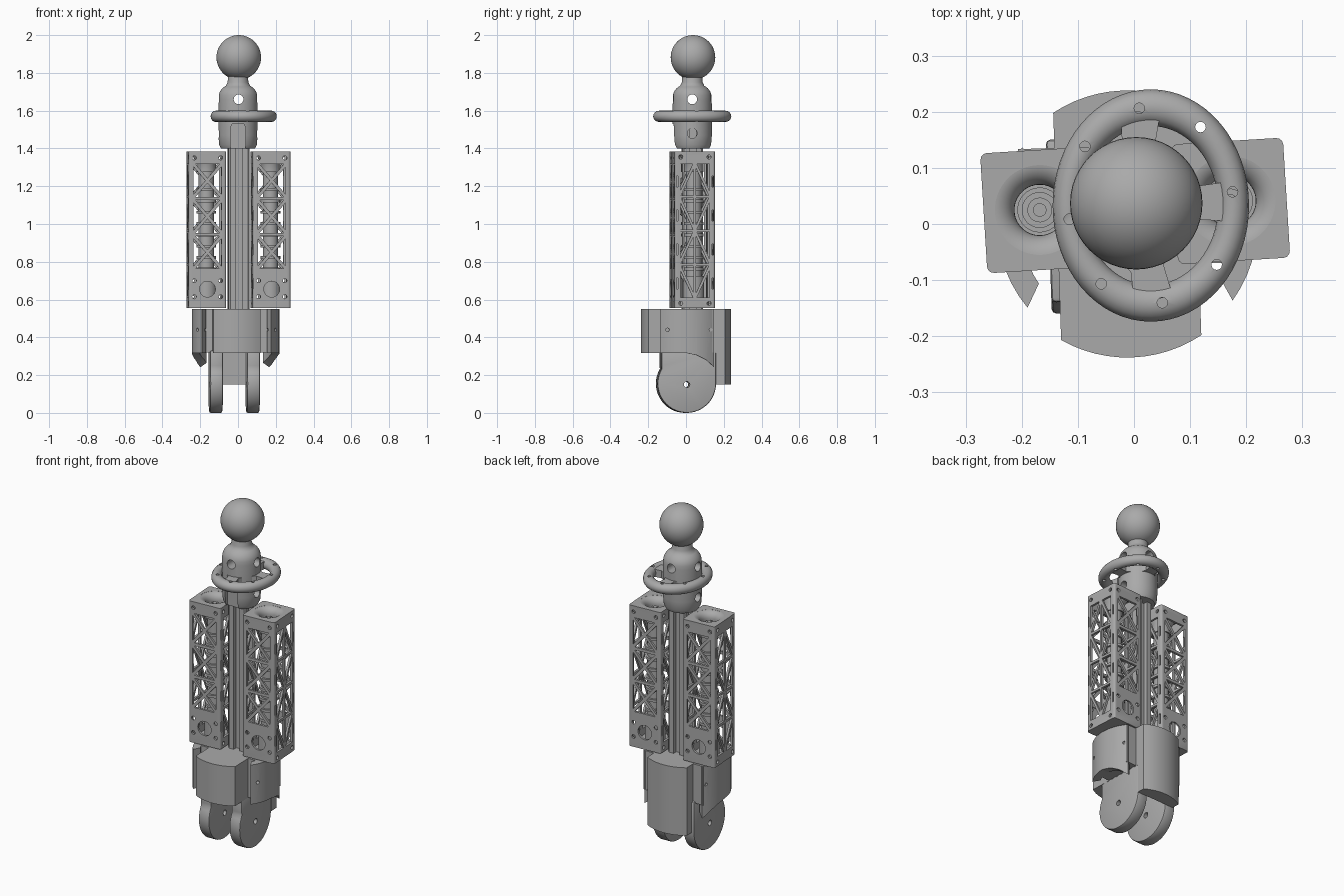
import bpy, bmesh, math
from mathutils import Matrix, Vector

if "Cube" in bpy.data.objects:
    bpy.data.objects.remove(bpy.data.objects["Cube"])

grey = bpy.data.materials.new("plain grey")
grey.use_nodes = True
GREY = (0.4, 0.4, 0.4, 1)
grey.diffuse_color = GREY
grey.node_tree.nodes["Principled BSDF"].inputs["Base Color"].default_value = GREY


def finish(bm, name):
    bmesh.ops.recalc_face_normals(bm, faces=bm.faces)
    mesh = bpy.data.meshes.new(name)
    bm.to_mesh(mesh)
    bm.free()
    mesh.materials.append(grey)
    obj = bpy.data.objects.new(name, mesh)
    bpy.context.collection.objects.link(obj)
    return obj


def prism(name, polys, axis, lo, hi):
    """Extrude flat outlines along one axis."""
    place = {"x": lambda u, v, w: (w, u, v), "y": lambda u, v, w: (u, w, v),
             "z": lambda u, v, w: (u, v, w)}[axis]
    bm = bmesh.new()
    for poly in polys:
        a = [bm.verts.new(place(u, v, lo)) for u, v in poly]
        b = [bm.verts.new(place(u, v, hi)) for u, v in poly]
        bm.faces.new(a)
        bm.faces.new(b[::-1])
        for i in range(len(a)):
            j = (i + 1) % len(a)
            bm.faces.new((a[i], b[i], b[j], a[j]))
    return finish(bm, name)


def lathe(name, profile, steps=48, closed=False):
    bm = bmesh.new()
    vs = [bm.verts.new((r, 0, z)) for r, z in profile]
    edges = [bm.edges.new(p) for p in zip(vs, vs[1:] + (vs[:1] if closed else []))]
    bmesh.ops.spin(bm, geom=vs + edges, axis=(0, 0, 1), cent=(0, 0, 0),
                   angle=math.tau, steps=steps)
    bmesh.ops.remove_doubles(bm, verts=bm.verts, dist=1e-5)
    return finish(bm, name)


def arc(cx, cy, r, a0, a1, n=12):
    return [(cx + r * math.cos(math.radians(a0 + (a1 - a0) * i / n)),
             cy + r * math.sin(math.radians(a0 + (a1 - a0) * i / n))) for i in range(n + 1)]


def circle(cx, cy, r, n=16):
    return arc(cx, cy, r, 0, 360, n)[:-1]


def rect(x0, y0, x1, y1):
    return [(x0, y0), (x1, y0), (x1, y1), (x0, y1)]


def rounded(hx, hy, r):
    return [p for sx, sy, a in ((1, 1, 0), (-1, 1, 90), (-1, -1, 180), (1, -1, 270))
            for p in arc(sx * (hx - r), sy * (hy - r), r, a, a + 90, 3)]


def apply(obj, kind, **settings):
    mod = obj.modifiers.new(kind, kind)
    for key, value in settings.items():
        setattr(mod, key, value)
    bpy.context.view_layer.objects.active = obj
    bpy.ops.object.modifier_apply(modifier=mod.name)


def cut(obj, cutter):
    cutter.hide_render = True
    apply(obj, "BOOLEAN", operation="DIFFERENCE", solver="EXACT", object=cutter)
    bpy.data.objects.remove(cutter)


def place(obj, x, y, z, yaw):
    obj.matrix_world = Matrix.Translation((x, y, z)) @ Matrix.Rotation(math.radians(yaw), 4, "Z")


def triangles(cell, web, split):
    """Triangular windows of a braced cell, leaving bars between them."""
    c = [Vector(p) for p in cell]
    mid = (c[0] + c[2]) / 2
    if split == "cross":
        tris = [(c[i], c[(i + 1) % 4], mid) for i in range(4)]
    elif split == "rising":
        tris = [(c[0], c[1], c[2]), (c[0], c[2], c[3])]
    else:
        tris = [(c[0], c[1], c[3]), (c[1], c[2], c[3])]
    out = []
    for t in tris:
        sides = [(t[(i + 1) % 3] - t[(i + 2) % 3]).length for i in range(3)]
        area = abs((t[1] - t[0]).cross(t[2] - t[0])) / 2
        centre = sum((s * p for s, p in zip(sides, t)), Vector((0, 0))) / sum(sides)
        inradius = 2 * area / sum(sides)
        out.append([tuple(centre + (p - centre) * (1 - web / inradius)) for p in t])
    return out


# Ball and neck
bpy.ops.mesh.primitive_uv_sphere_add(segments=48, ring_count=24, radius=0.118, location=(0.004, 0.037, 1.882))
ball = bpy.context.object
ball.name = "ball"
ball.data.materials.append(grey)

neck = lathe("neck", [(0, 1.4), (0.09, 1.4), (0.1, 1.42), (0.104, 1.47), (0.104, 1.66)]
             + arc(0.035, 1.67, 0.068, 10, 65, 6) + [(0.055, 1.75), (0.052, 1.8), (0, 1.8)])
place(neck, 0, 0.033, 0, 3)
cut(neck, prism("cutter", [circle(0.003, 1.66, 0.026)], "y", -0.3, 0.3))
cut(neck, prism("cutter", [circle(0.033, z, 0.026) for z in (1.66, 1.48)], "x", -0.3, 0.3))
cut(neck, prism("cutter", [[(-0.04, 1.38), (0.04, 1.38), (0.04, 1.51), (0.03, 1.53),
                            (-0.03, 1.53), (-0.04, 1.51)]], "y", -0.2, -0.04))

# Hand ring with drilled holes and spokes
bpy.ops.mesh.primitive_torus_add(major_radius=0.16, minor_radius=0.03, major_segments=64,
                                 minor_segments=16, location=(0.03, 0.033, 1.57))
ring = bpy.context.object
ring.name = "ring"
ring.data.materials.append(grey)
ring.scale = (0.175 / 0.19, 0.207 / 0.19, 1)
holes = [(0.03 + 0.147 * math.cos(t), 0.033 + 0.175 * math.sin(t))
         for t in (math.radians(8 + 45 * k) for k in range(8))]
cut(ring, prism("cutter", [circle(x, y, 0.0095, 12) for x, y in holes], "z", 1.5, 1.65))
for name, tip in (("spoke_left", (0.165, 0.04)), ("spoke_back", (0.012, 0.2)),
                  ("spoke_front", (0.035, -0.135))):
    d = Vector(tip) - Vector((0, 0.033))
    spoke = prism(name, [[(0.085, -0.05), (0.115, -0.03), (d.length, -0.035),
                          (d.length, 0.035), (0.115, 0.03), (0.085, 0.05)]], "z", -0.022, 0.022)
    place(spoke, 0, 0.033, 1.57, math.degrees(math.atan2(d.y, d.x)))

# Slotted central rail
quarter = [(0.055, -0.018), (0.03, -0.018), (0.03, 0.018), (0.055, 0.018), (0.055, 0.046), (0.046, 0.055)]
outline = []
for k in range(4):
    turn = Matrix.Rotation(k * math.pi / 2, 2)
    outline += [tuple(turn @ Vector(p)) for p in quarter]
rail = prism("rail", [outline], "z", 0.5, 1.5)
place(rail, 0.003, 0.033, 0, 3)

# Lattice towers, each a hollow shell cut by windows front-to-back and side-to-side
H, HX, HY, WALL = 0.83, 0.1, 0.107, 0.013
shell = prism("tower_shell", [rounded(HX, HY, 0.012)], "z", 0, H)
cut(shell, prism("cutter", [rect(-HX + WALL, -HY + WALL, HX - WALL, HY - WALL)], "z", 0.015, H - 0.012))
corners = [(sx * 0.07, z) for sx in (-1, 1) for z in (0.06, 0.145, 0.795)]
front = [circle(u, v, 0.011, 12) for u, v in corners]
front.append(circle(0, 0.1, 0.042, 24))
for k in range(3):
    front += triangles(rect(-0.082, 0.2 + 0.19 * k, 0.082, 0.39 + 0.19 * k), 0.0085, "cross")
cut(shell, prism("cutter", front, "y", -0.2, 0.2))
side = [circle(sx * 0.075, z, 0.011, 12) for sx in (-1, 1) for z in (0.025, 0.8)]
for k in range(4):
    z0, z1 = 0.05 + 0.18 * k, 0.23 + 0.18 * k
    side += triangles(rect(-0.084, z0, 0, z1), 0.007, "rising" if k % 2 else "falling")
    side += triangles(rect(0, z0, 0.084, z1), 0.007, "falling" if k % 2 else "rising")
    side += [rect(sx * 0.094 - 0.004, z0 + 0.05, sx * 0.094 + 0.004, z0 + 0.11) for sx in (-1, 1)]
cut(shell, prism("cutter", side, "x", -0.2, 0.2))
cut(shell, prism("cutter", [circle(0, 0, 0.08, 48)], "z", H - 0.1, H + 0.1))

# Flared socket and ribbed actuator inside each tower
flare = arc(0.085, H - 0.04, 0.04, 90, 180, 8)
socket = lathe("tower_socket", flare + [(0.045, 0.72), (0.052, 0.72), (0.052, 0.77), (0.079, H - 0.012)], closed=True)
ribs = []
for k in range(8):
    z = 0.2 + 0.06 * k
    ribs += [(0.04, z), (0.052, z), (0.052, z + 0.015), (0.04, z + 0.015)]
actuator = lathe("tower_actuator", [(0, 0.01), (0.055, 0.01), (0.055, 0.17), (0.04, 0.17)] + ribs
                 + [(0.04, 0.74), (0.032, 0.74), (0.032, 0.78), (0.022, 0.78),
                    (0.022, 0.795), (0.012, 0.795), (0.012, 0.8), (0, 0.8)], 32)
for part in (shell, socket, actuator):
    twin = part.copy()
    bpy.context.collection.objects.link(twin)
    twin.name = "left_" + part.name.split(".")[0]
    place(twin, 0.172, 0.041, 0.555, 3.5)
    part.name = "right_" + part.name.split(".")[0]
    place(part, -0.168, 0.025, 0.555, 3.5)

# Base: round body with straight sides and a deep back skirt
R, HW = 0.238, 0.125
edge = math.degrees(math.acos(HW / R))
BASE = (-0.012, 0, 0, 2)
body = prism("base_body", [arc(0, 0, R, edge, 180 - edge) + arc(0, 0, R, 180 + edge, 360 - edge)], "z", 0.318, 0.55)
skirt = prism("back_skirt", [arc(0, 0, R, edge, 180 - edge) + [(-HW, 0.155), (HW, 0.155)]], "z", 0.15, 0.4)
filler = prism("base_filler", [rect(-0.19, -0.075, 0.19, 0.14)], "z", 0.32, 0.549)
for part in (body, skirt, filler):
    place(part, *BASE)

# Curved side guards with a drooping fin at the back, and clevis lugs
for sign, name in ((1, "left"), (-1, "right")):
    plan = arc(0, 0, R - 0.006, -38, 38) + arc(0, 0, 0.19, 38, -32)
    guard = prism(name + "_guard", [[(sign * x, y) for x, y in plan]], "z", 0.24, 0.55)
    cut(guard, prism("cutter", [[(-0.3, 0.2), (-0.3, 0.318), (-0.01, 0.318), (0.05, 0.305),
                                 (0.1, 0.28), (0.15, 0.235), (0.15, 0.2)]], "x", -0.4, 0.4))
    cut(guard, prism("cutter", [circle(y, 0.44, 0.009, 12) for y in (-0.105, 0.125)], "x", -0.4, 0.4))
    place(guard, *BASE)

    x = sign * 0.098 - 0.008
    lug = prism(name + "_lug", [arc(0, 0.155, 0.155, 150, 360, 28)
                                + [(0.155, 0.33), (-0.135, 0.33), (-0.135, 0.25)]], "x", x - 0.034, x + 0.034)
    apply(lug, "BEVEL", width=0.008, segments=2, limit_method="ANGLE", angle_limit=math.radians(50))
    cut(lug, prism("cutter", [circle(0, 0.15, 0.016)], "x", -0.4, 0.4))
    place(lug, *BASE)

# Smooth round surfaces while keeping creases
for obj in bpy.context.scene.objects:
    obj.select_set(obj.type == "MESH")
bpy.context.view_layer.objects.active = ball
bpy.ops.object.shade_smooth_by_angle(angle=math.radians(35))
